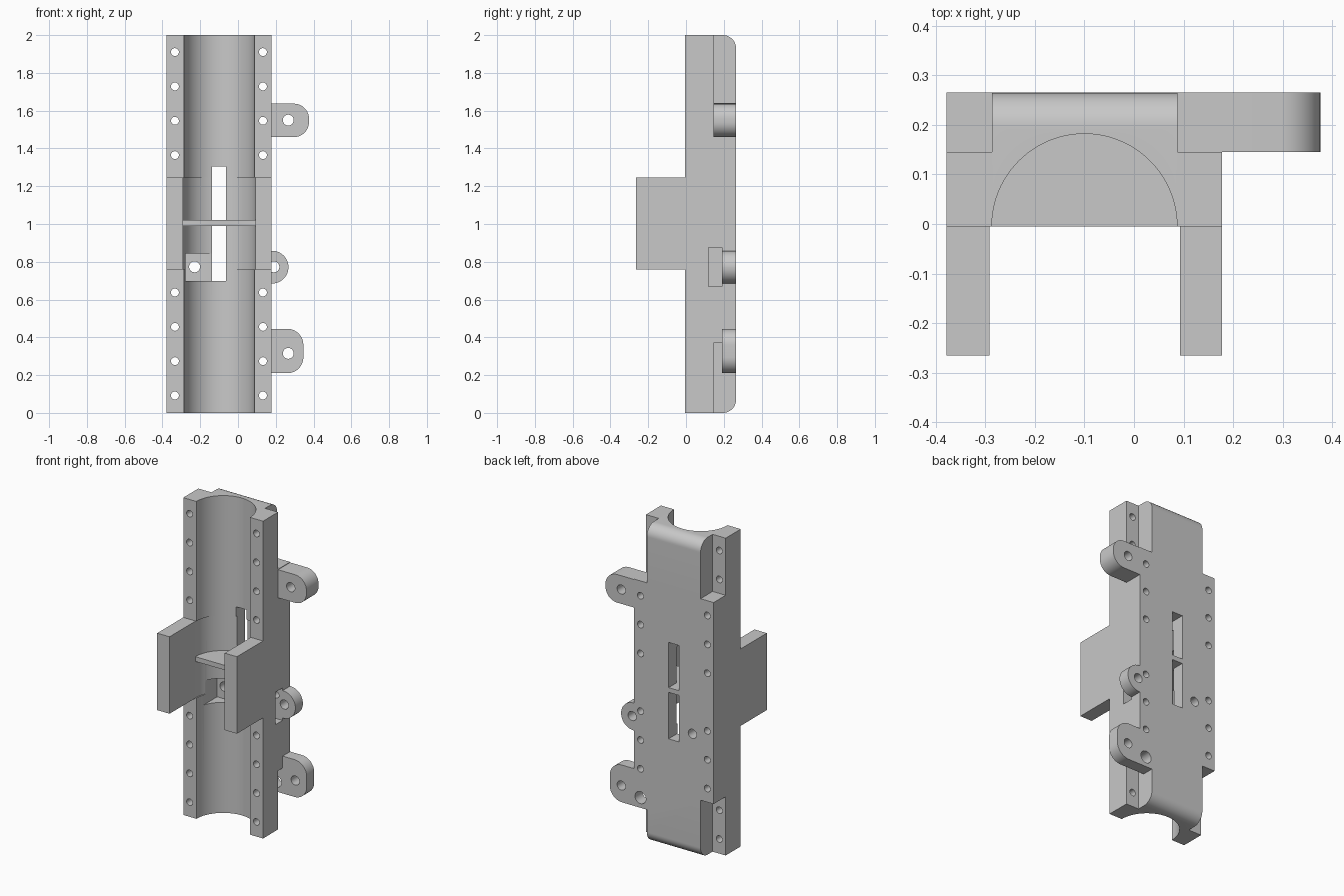
import bpy, bmesh, math

cube = bpy.data.objects.get("Cube")
if cube:
    bpy.data.objects.remove(cube)

grey = bpy.data.materials.new("plain_grey")
grey.use_nodes = True
colour = (0.58, 0.58, 0.58, 1)
grey.diffuse_color = colour
grey.node_tree.nodes["Principled BSDF"].inputs["Base Color"].default_value = colour

CX, FRONT, BACK = -0.1, -0.005, 0.265   # channel axis, front and back planes
LEFT, RIGHT = -0.378, 0.178             # body sides


def arc(cx, cy, r, a0, a1, n=12):
    return [(cx + r * math.cos(math.radians(a0 + (a1 - a0) * i / n)),
             cy + r * math.sin(math.radians(a0 + (a1 - a0) * i / n))) for i in range(n + 1)]


def extrude(name, points, place, start, end):
    """Extrude a flat profile; place(u, v, d) maps it into space."""
    bm = bmesh.new()
    near = [bm.verts.new(place(u, v, start)) for u, v in points]
    far = [bm.verts.new(place(u, v, end)) for u, v in points]
    bm.faces.new(near)
    bm.faces.new(far[::-1])
    for i in range(len(points)):
        bm.faces.new((near[i], near[i - 1], far[i - 1], far[i]))
    bmesh.ops.recalc_face_normals(bm, faces=bm.faces)
    mesh = bpy.data.meshes.new(name)
    bm.to_mesh(mesh)
    bm.free()
    mesh.materials.append(grey)
    ob = bpy.data.objects.new(name, mesh)
    bpy.context.collection.objects.link(ob)
    return ob


def along_x(u, v, d):
    return (d, u, v)


def along_y(u, v, d):
    return (u, d, v)


def along_z(u, v, d):
    return (u, v, d)


def box(name, x0, x1, y0, y1, z0, z1):
    return extrude(name, [(x0, z0), (x1, z0), (x1, z1), (x0, z1)], along_y, y0, y1)


def rod(name, x, z, r, y0, y1):
    return extrude(name, arc(x, z, r, 0, 360, 24)[:-1], along_y, y0, y1)


def combine(target, tool, operation):
    mod = target.modifiers.new("combine", "BOOLEAN")
    mod.operation, mod.object, mod.solver = operation, tool, "EXACT"
    bpy.context.view_layer.objects.active = target
    bpy.ops.object.modifier_apply(modifier=mod.name)
    bpy.data.objects.remove(tool)


def cut(tool):
    combine(body, tool, "DIFFERENCE")


# Main block with rounded rear ends
R = 0.07
profile = [(FRONT, 0)] + arc(BACK - R, R, R, -90, 0) + arc(BACK - R, 2 - R, R, 0, 90) + [(FRONT, 2)]
body = extrude("channel_body", profile, along_x, LEFT, RIGHT)

# Half-round channel, slightly wider between the cheek plates
for radius, z0, z1 in ((0.187, -0.1, 2.1), (0.194, 0.76, 1.245)):
    cut(extrude("channel_cutter", arc(CX, FRONT, radius, 0, 360, 96)[:-1], along_z, z0, z1))

# Rear corner notches at both ends
for z0, z1 in ((-0.1, 0.37), (1.64, 2.1)):
    for x0, x1 in ((-0.5, -0.287), (0.088, 0.3)):
        cut(box("notch_cutter", x0, x1, 0.145, 0.4, z0, z1))

# Side pocket behind the middle ear, and pocket inside the channel
cut(box("side_pocket_cutter", 0.1, 0.3, 0.12, 0.19, 0.67, 0.875))
cut(box("inner_pocket_cutter", -0.278, -0.13, FRONT, 0.19, 0.697, 0.845))

# Two slots through the back wall
for z0, z1 in ((0.697, 0.99), (1.02, 1.305)):
    cut(box("slot_cutter", -0.138, -0.064, 0.05, 0.4, z0, z1))


# Mounting ears with rounded outer corners
def ear(x0, x1, y0, z0, z1, r):
    points = [(x0, z0)] + arc(x1 - r, z0 + r, r, -90, 0) + arc(x1 - r, z1 - r, r, 0, 90) + [(x0, z1)]
    combine(body, extrude("ear", points, along_y, y0, BACK), "UNION")


ear(0.06, 0.376, 0.145, 1.46, 1.637, 0.08)
ear(0.14, 0.267, 0.19, 0.685, 0.858, 0.086)
ear(0.06, 0.346, 0.19, 0.21, 0.445, 0.085)

# Ear holes and the hole into the inner pocket
for x, z in ((0.266, 1.55), (0.19, 0.773), (0.266, 0.315), (-0.23, 0.773)):
    cut(rod("ear_hole_cutter", x, z, 0.029, 0.13, 0.4))

# Two columns of screw holes, skipping the centre
for x in (-0.334, 0.132):
    for i in range(11):
        if i != 5:
            cut(rod("screw_hole_cutter", x, 0.092 + 0.1818 * i, 0.021, -0.1, 0.4))
cut(rod("counterbore_cutter", 0.132, 0.274, 0.038, 0.17, 0.4))

# Cheek plates at the front
parts = [body]
for name, x0, x1 in (("right_cheek_plate", LEFT, -0.292), ("left_cheek_plate", 0.093, RIGHT)):
    parts.append(box(name, x0, x1, -0.265, FRONT, 0.76, 1.245))

# Half-disc divider across the channel
parts.append(extrude("channel_divider", arc(CX, FRONT, 0.195, 0, 180, 48), along_z, 0.99, 1.02))

bpy.ops.object.select_all(action="DESELECT")
for ob in parts:
    ob.select_set(True)
bpy.context.view_layer.objects.active = body
bpy.ops.object.shade_smooth_by_angle(angle=math.radians(30))
